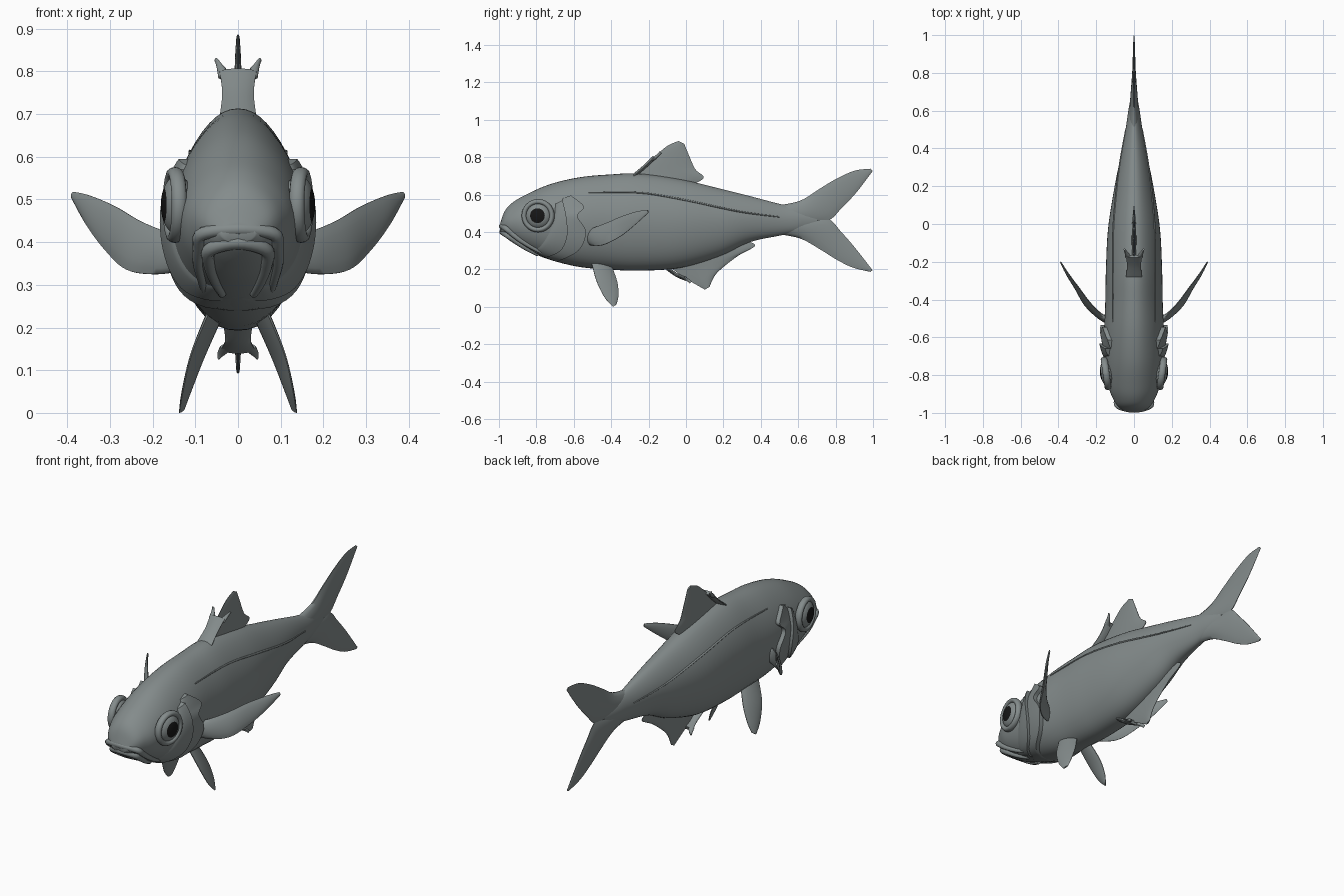
import bpy, bmesh, math
from mathutils import Vector, Matrix

if "Cube" in bpy.data.objects:
    bpy.data.objects.remove(bpy.data.objects["Cube"])


def material(name, rgb):
    m = bpy.data.materials.new(name)
    m.diffuse_color = (*rgb, 1)
    m.use_nodes = True
    m.node_tree.nodes["Principled BSDF"].inputs["Base Color"].default_value = m.diffuse_color
    return m


GREY = material("fish grey", (0.23, 0.26, 0.26))
BLACK = material("pupil black", (0.008, 0.008, 0.008))


def smooth_path(pts, n):
    """Catmull-Rom through tuples of any length."""
    out = []
    for i in range(len(pts) - 1):
        p0, p1, p2 = pts[max(i - 1, 0)], pts[i], pts[i + 1]
        p3 = pts[min(i + 2, len(pts) - 1)]
        for k in range(n):
            t = k / n
            out.append(tuple(0.5 * (2 * b + (c - a) * t + (2 * a - 5 * b + 4 * c - d) * t * t
                                    + (3 * b - a - 3 * c + d) * t ** 3)
                             for a, b, c, d in zip(p0, p1, p2, p3)))
    return out + [tuple(pts[-1])]


def finish(name, bm, angle=60):
    bmesh.ops.recalc_face_normals(bm, faces=bm.faces[:])
    me = bpy.data.meshes.new(name)
    bm.to_mesh(me)
    bm.free()
    ob = bpy.data.objects.new(name, me)
    bpy.context.collection.objects.link(ob)
    me.materials.append(GREY)
    bpy.ops.object.select_all(action='DESELECT')
    ob.select_set(True)
    bpy.context.view_layer.objects.active = ob
    bpy.ops.object.shade_smooth_by_angle(angle=math.radians(angle))
    return ob


def loft(name, rings, side=1, angle=60):
    bm = bmesh.new()
    vs = [[bm.verts.new((p[0] * side, p[1], p[2])) for p in r] for r in rings]
    n = len(vs[0])
    for a, b in zip(vs, vs[1:]):
        for i in range(n):
            bm.faces.new((a[i], a[(i + 1) % n], b[(i + 1) % n], b[i]))
    bm.faces.new(vs[0])
    bm.faces.new(vs[-1])
    return finish(name, bm, angle)


def fin(name, rows, side=1):
    """Lens-section blade; each row is edge A xyz, edge B xyz, half thickness."""
    rows = smooth_path(rows, 6)
    mids = [(Vector(r[:3]) + Vector(r[3:6])) / 2 for r in rows]
    rings = []
    for i, r in enumerate(rows):
        a, b = Vector(r[:3]), Vector(r[3:6])
        span = mids[min(i + 1, len(mids) - 1)] - mids[max(i - 1, 0)]
        nrm = (b - a).cross(span).normalized() * r[6]
        k = 8
        prof = [(j / k, 0.15 + 0.85 * math.sin(math.pi * j / k) ** 0.7) for j in range(k + 1)]
        rings.append([a.lerp(b, u) + nrm * h for u, h in prof] +
                     [a.lerp(b, u) - nrm * h for u, h in reversed(prof)])
    return loft(name, rings, side)


def flat_fin(name, rows):
    """Fin in the middle plane; rows are (yA, zA, yB, zB, half thickness)."""
    return fin(name, [(0, a, b, 0, c, d, t) for a, b, c, d, t in rows])


def tube(name, pts, radius):
    rings = []
    pts = [Vector(p) for p in smooth_path(pts, 5)]
    for i, p in enumerate(pts):
        d = (pts[min(i + 1, len(pts) - 1)] - pts[max(i - 1, 0)]).normalized()
        u = d.cross(Vector((0.1, 0.3, 1))).normalized()
        v = d.cross(u)
        r = radius * (0.55 + 0.45 * math.sin(math.pi * i / (len(pts) - 1)))
        rings.append([p + (u * math.cos(q) + v * math.sin(q)) * r
                      for q in [2 * math.pi * j / 10 for j in range(10)]])
    return loft(name, rings)


# Body: stations of y, top z, bottom z, half width
STATIONS = smooth_path([
    (-0.995, .44, .40, .04), (-.97, .51, .375, .08), (-.93, .555, .345, .108),
    (-.86, .597, .305, .135), (-.73, .654, .252, .153), (-.57, .692, .213, .158),
    (-.41, .707, .199, .152), (-.25, .712, .193, .149), (-.03, .682, .208, .138),
    (.18, .632, .27, .106), (.34, .592, .345, .075), (.5, .55, .38, .045),
    (.6, .53, .40, .03), (.7, .50, .43, .012)], 6)


def taper(s):
    return 1 - 0.2 * max(0, s) ** 2


def half_width(y, z):
    for a, b in zip(STATIONS, STATIONS[1:]):
        if y <= b[0]:
            break
    t = min(max((y - a[0]) / (b[0] - a[0]), 0), 1)
    top, bot, w = (a[i] + (b[i] - a[i]) * t for i in (1, 2, 3))
    s = (z - (top + bot) / 2) / ((top - bot) / 2)
    return w * max(0, 1 - s * s) ** 0.46 * taper(s)


rings = []
for y, top, bot, w in STATIONS:
    ring = []
    for j in range(48):
        q = 2 * math.pi * j / 48
        c, s = math.cos(q), math.sin(q)
        x = math.copysign(w * abs(c) ** 0.92 * taper(s), c)
        ring.append((x, y, (top + bot) / 2 + s * (top - bot) / 2))
    rings.append(ring)
loft("body", rings)

# Lips, wrapped around the snout
for name, tip, path, r in (
        ("upper_lip", (0, -.984, .43), [(-.965, .42), (-.93, .39), (-.88, .352), (-.82, .315), (-.77, .29)], .016),
        ("lower_lip", (0, -.981, .40), [(-.955, .383), (-.91, .35), (-.85, .31), (-.79, .278)], .017)):
    pts = [(half_width(y, z) + .002, y, z) for y, z in path]
    tube(name, [(-x, y, z) for x, y, z in reversed(pts)] + [tip] + pts, r)

# Tail fin lobes
flat_fin("tail_upper_lobe", [
    (.48, .54, .48, .43, .03), (.61, .567, .66, .44, .022), (.71, .628, .765, .463, .014),
    (.80, .682, .83, .525, .009), (.90, .727, .91, .61, .006), (.985, .738, .998, .725, .003)])
flat_fin("tail_lower_lobe", [
    (.48, .39, .48, .50, .03), (.61, .365, .66, .48, .022), (.72, .305, .765, .467, .014),
    (.80, .255, .83, .40, .009), (.89, .21, .90, .32, .006), (.985, .187, .998, .195, .003)])

# Dorsal and anal fins
flat_fin("dorsal_fin", [
    (-.27, .68, .03, .65, .014), (-.24, .735, .095, .69, .011), (-.17, .80, .05, .735, .009),
    (-.10, .86, .02, .80, .007), (-.04, .886, -.01, .872, .004)])
flat_fin("anal_fin", [
    (-.10, .225, .29, .36, .014), (-.05, .185, .37, .328, .011), (0, .15, .275, .27, .009),
    (.06, .115, .165, .18, .007), (.10, .092, .125, .105, .004)])

# Flared front plates of the dorsal and anal fins, each with two horns
for name, rows, horn in (
        ("dorsal", [(.042, -.28, .70), (.037, -.22, .75), (.043, -.17, .80)],
         [(.008, .046, -.178, .785), (.032, .05, -.15, .81), (.046, .055, -.135, .826)]),
        ("anal", [(.034, -.10, .205), (.03, -.05, .17), (.04, 0, .148)],
         [(.006, .042, -.01, .155), (.028, .048, .015, .14), (.042, .048, .025, .13)])):
    fin(name + "_front_plate", [(-x, y, z, x, y, z, .01) for x, y, z in rows])
    for side in (-1, 1):
        fin(name + "_horn", [(a, y, z, b, y, z, .008) for a, b, y, z in horn], side)


def gill_plate(name, rows, lift, side):
    """Plate hugging the body; rows are (front y, rear y, front z, rear z)."""
    rings = []
    rows = smooth_path(rows, 6)
    for i, (y0, y1, z0, z1) in enumerate(rows):
        outer, inner = [], []
        for k in range(9):
            u = k / 8
            y, z = y0 + (y1 - y0) * u, z0 + (z1 - z0) * u
            x = half_width(y, z)
            outer.append((x - .004 + lift * u ** 0.6, y, z))
            inner.append((x - .015, y, z))
        rings.append(outer + inner[::-1])
    loft(name, rings, side, 45)


for side in (-1, 1):
    # Gill covers
    gill_plate("gill_cover", [
        (-.66, -.615, .58, .595), (-.68, -.545, .53, .535), (-.68, -.58, .49, .485),
        (-.69, -.535, .41, .40), (-.71, -.575, .33, .30), (-.78, -.69, .27, .24)], .026, side)
    gill_plate("cheek_plate", [
        (-.70, -.66, .55, .57), (-.71, -.64, .47, .48), (-.74, -.635, .39, .38),
        (-.78, -.67, .33, .30), (-.82, -.75, .295, .262)], .03, side)

    # Eye: socket ring, eyeball and pupil
    place = (Matrix.Translation((side * .142, -.79, .487)) @
             Matrix.Rotation(side * math.radians(-8), 4, 'Z') @
             Matrix.Rotation(side * math.pi / 2, 4, 'Y'))
    bm = bmesh.new()
    bmesh.ops.create_uvsphere(bm, u_segments=40, v_segments=36, radius=.069)
    bmesh.ops.scale(bm, vec=(1, 1, .55), verts=bm.verts[:])
    for f in bm.faces:
        c = f.calc_center_median()
        f.material_index = int(c.z > 0 and math.hypot(c.x, c.y) < .037)
    bm.transform(place)
    finish("eye", bm).data.materials.append(BLACK)
    ring = []
    for i in range(41):
        q = 2 * math.pi * i / 40
        ring.append([place @ Vector(((.075 + .014 * math.cos(p)) * math.cos(q),
                                     (.075 + .014 * math.cos(p)) * math.sin(q),
                                     .006 + .018 * math.sin(p)))
                     for p in [2 * math.pi * j / 12 for j in range(12)]])
    loft("eye_socket", [[(v.x, v.y, v.z) for v in r] for r in ring])

    # Lateral line
    tube("lateral_line", [(side * half_width(y, z), y, z) for y, z in
         [(-.52, .61), (-.25, .61), (0, .57), (.28, .51), (.5, .48)]], .005)

    # Pectoral and pelvic fins
    fin("pectoral_fin", [
        (.12, -.52, .41, .12, -.52, .335, .02), (.17, -.485, .425, .19, -.49, .325, .016),
        (.23, -.42, .45, .26, -.43, .335, .012), (.29, -.34, .485, .31, -.345, .38, .009),
        (.35, -.26, .51, .355, -.27, .44, .007), (.386, -.205, .518, .39, -.2, .503, .004)], side)
    fin("pelvic_fin", [
        (.07, -.505, .235, .04, -.40, .225, .014), (.11, -.478, .137, .08, -.367, .13, .01),
        (.13, -.435, .05, .11, -.362, .055, .008), (.138, -.39, 0, .125, -.372, .012, .004)], side)
